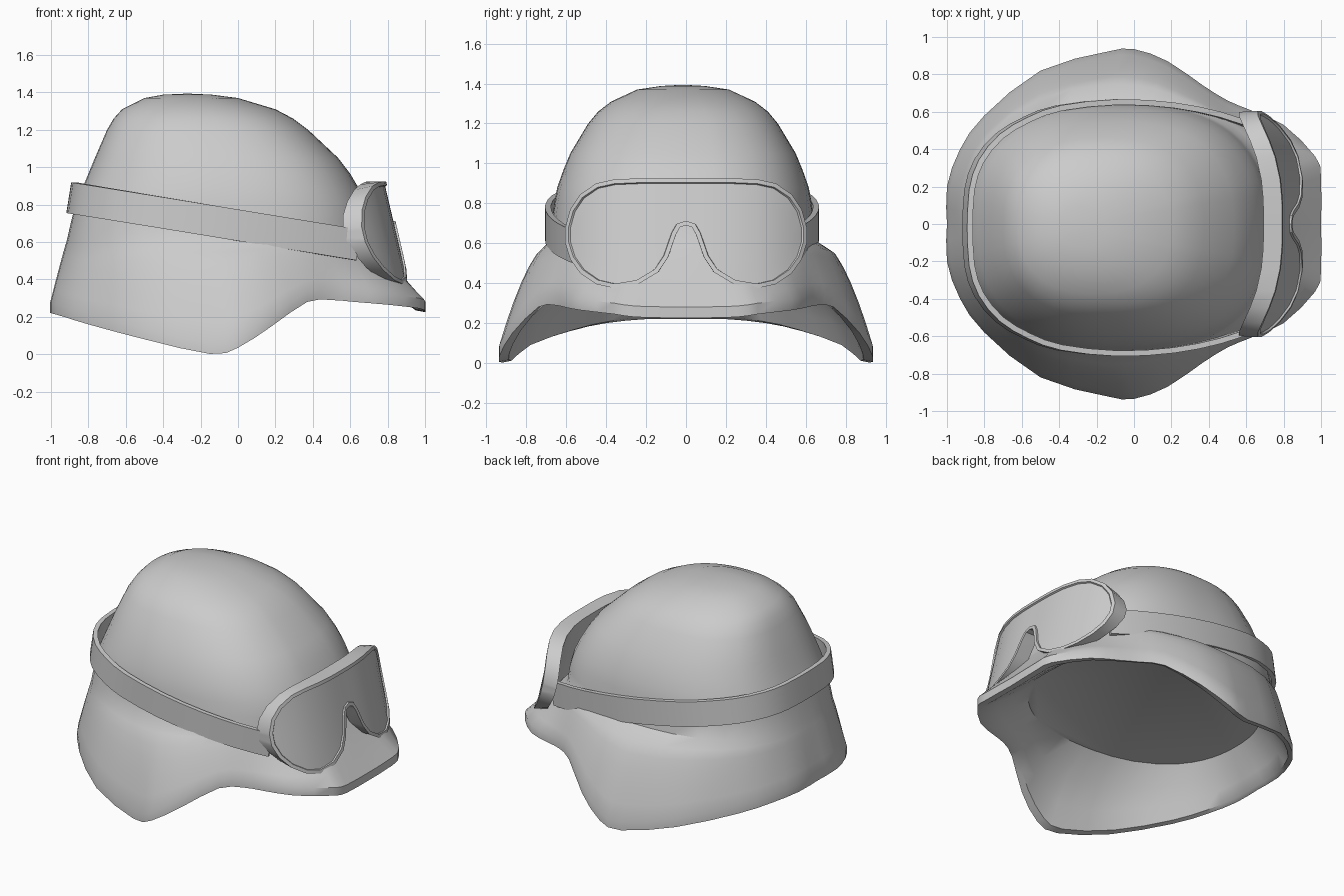
import bpy, bmesh, math
from mathutils import Vector

old = bpy.data.objects.get("Cube")
if old:
    bpy.data.objects.remove(old)

grey = bpy.data.materials.new("plain_grey")
grey.use_nodes = True
colour = (0.6, 0.6, 0.6, 1)
grey.diffuse_color = colour
grey.node_tree.nodes["Principled BSDF"].inputs["Base Color"].default_value = colour


def finish(bm, name, angle):
    bmesh.ops.recalc_face_normals(bm, faces=bm.faces)
    mesh = bpy.data.meshes.new(name)
    bm.to_mesh(mesh)
    bm.free()
    obj = bpy.data.objects.new(name, mesh)
    mesh.materials.append(grey)
    bpy.context.collection.objects.link(obj)
    bpy.ops.object.select_all(action='DESELECT')
    obj.select_set(True)
    bpy.context.view_layer.objects.active = obj
    bpy.ops.object.shade_smooth_by_angle(angle=math.radians(angle))


def full_loop(half, shift=0):
    """Mirror a half outline into a closed loop, moved sideways by shift."""
    loop = half + [Vector((p.x, -p.y, p.z)) for p in half[-2:0:-1]]
    return [p + Vector((0, shift, 0)) for p in loop]


def densify(pts):
    """Add a smooth midpoint between each pair of points."""
    out = [pts[0]]
    for i in range(len(pts) - 1):
        a, b = pts[i], pts[i + 1]
        before, after = pts[max(i - 1, 0)], pts[min(i + 2, len(pts) - 1)]
        out += [(a + b) * .5625 - (before + after) * .0625, b]
    return out


def bridge(bm, loops):
    """Join successive closed loops with quads."""
    rows = [[bm.verts.new(p) for p in loop] for loop in loops]
    n = len(rows[0])
    for a, b in zip(rows, rows[1:]):
        for i in range(n):
            j = (i + 1) % n
            bm.faces.new((a[i], a[j], b[j], b[i]))
    return rows


# Helmet: rim outline from the back round to the peak
rim = densify([Vector(p) for p in (
    (-1, 0, .22), (-1, .2, .22), (-.93, .4, .20), (-.8, .58, .16), (-.5, .82, .08),
    (-.15, .92, .002), (0, .935, .035), (.18, .87, .15), (.37, .74, .28), (.5, .66, .29),
    (.62, .61, .28), (.8, .53, .265), (.97, .36, .245), (1, .25, .23), (1, 0, .225))])


def section(z, back, front, width, power=2.5):
    """Rounded horizontal section whose points line up with the rim points."""
    mid, half = (back + front) / 2, (front - back) / 2
    pts = []
    for p in rim:
        a = math.atan2(p.y / .94, p.x + .02)
        c, s = math.cos(a), math.sin(a)
        r = (abs(c) ** power + abs(s) ** power) ** (-1 / power)
        pts.append(Vector((mid + half * r * c, width * r * s, z)))
    return pts


def flare(inner, outer, t):
    """Curved blend: bulging at the sides, nearly straight at back and peak."""
    pts = []
    for a, b in zip(inner, outer):
        bow = .58 + .5 * max(0, -b.x - .3) + .5 * min(1, max(0, (b.x - .2) / .5))
        p = a.lerp(b, t ** bow)
        p.z = a.z + (b.z - a.z) * t
        pts.append(p)
    return pts


crown = [section(*row) for row in (
    (1.388, -.40, -.14, .11, 2.2), (1.37, -.5, 0, .23, 2.2), (1.31, -.62, .2, .36, 2.3),
    (1.26, -.665, .295, .425, 2.4), (1.2, -.70, .375, .475), (1.05, -.765, .535, .565),
    (.965, -.8, .6, .6), (.88, -.835, .65, .63), (.8, -.87, .69, .645),
    (.72, -.89, .715, .655), (.61, -.915, .73, .67))]
lip = [p + Vector((0, 0, .055)) for p in rim]
skirt = [flare(crown[-1], lip, t) for t in (.12, .25, .4, .6, .8, 1)]
ceiling = section(.47, -.83, .66, .61, 2.3)
inner_rim = [r.lerp(c, .15) for r, c in zip(rim, ceiling)]
for p, r in zip(inner_rim, rim):
    p.z = r.z + .01
lining = [inner_rim] + [flare(ceiling, inner_rim, t) for t in (.7, .35, 0)]
bm = bmesh.new()
rows = bridge(bm, [full_loop(h, -.015) for h in crown] + [full_loop(h) for h in skirt + [rim] + lining])
top = bm.verts.new((-.27, -.015, 1.394))
for a, b in zip(rows[0], rows[0][1:] + rows[0][:1]):
    bm.faces.new((a, b, top))
bm.faces.new(rows[-1])
finish(bm, "helmet_shell", 40)

# Strap: tilted band round the helmet
path = densify([Vector((x, y, .69 - .165 * x)) for x, y in (
    (-.89, 0), (-.88, .2), (-.83, .355), (-.72, .49), (-.57, .58), (-.4, .64),
    (-.1, .672), (.2, .655), (.45, .605), (.64, .54))])
band = [Vector((p.x, -p.y, p.z)) for p in path[:0:-1]] + path
corners = []
for i, p in enumerate(band):
    d = band[min(i + 1, len(band) - 1)] - band[max(i - 1, 0)]
    side = Vector((d.y, -d.x, 0)).normalized() * .015
    up = Vector((.013, 0, .082))
    mid = p - Vector((0, .02, 0))
    corners.append([mid + side + up, mid + side - up, mid - side - up, mid - side + up])
bm = bmesh.new()
rows = bridge(bm, corners)
bm.faces.new(rows[0])
bm.faces.new(rows[-1])
finish(bm, "goggle_strap", 35)

# Goggles: wrapped plate, columns of (y, top, bottom) with a nose arch
columns = [(0, .925, .69), (.03, .925, .68), (.05, .925, .645), (.09, .925, .53), (.14, .925, .455),
           (.24, .925, .395), (.36, .92, .375), (.45, .9, .395), (.53, .845, .45),
           (.58, .77, .52), (.605, .68, .60)]
columns = [(-y, t, b) for y, t, b in columns[:0:-1]] + columns


def front_x(y, z):
    return .92 - .235 * (z - .38) - .85 * abs(y) ** 3


bm = bmesh.new()
grid = []
for y, t, b in columns:
    zs = [b + (t - b) * k / 4 for k in range(5)]
    grid.append([bm.verts.new((front_x(y, z), y, z)) for z in zs])
front = [bm.faces.new((a[k], b[k], b[k + 1], a[k + 1]))
         for a, b in zip(grid, grid[1:]) for k in range(4)]
# frame depth behind the lens
copy = bmesh.ops.extrude_face_region(bm, geom=front, use_keep_orig=True)
for v in copy["geom"]:
    if isinstance(v, bmesh.types.BMVert):
        v.co.x -= .1
        v.co.y *= .99
        v.co.z = .63 + (v.co.z - .63) * (1 - .9 * abs(v.co.y) ** 3)
# raised lens inside a narrow rim
bmesh.ops.inset_region(bm, faces=front, thickness=.022, depth=0, use_even_offset=True)
bmesh.ops.inset_region(bm, faces=front, thickness=.003, depth=.011, use_even_offset=False)
finish(bm, "goggles", 32)
